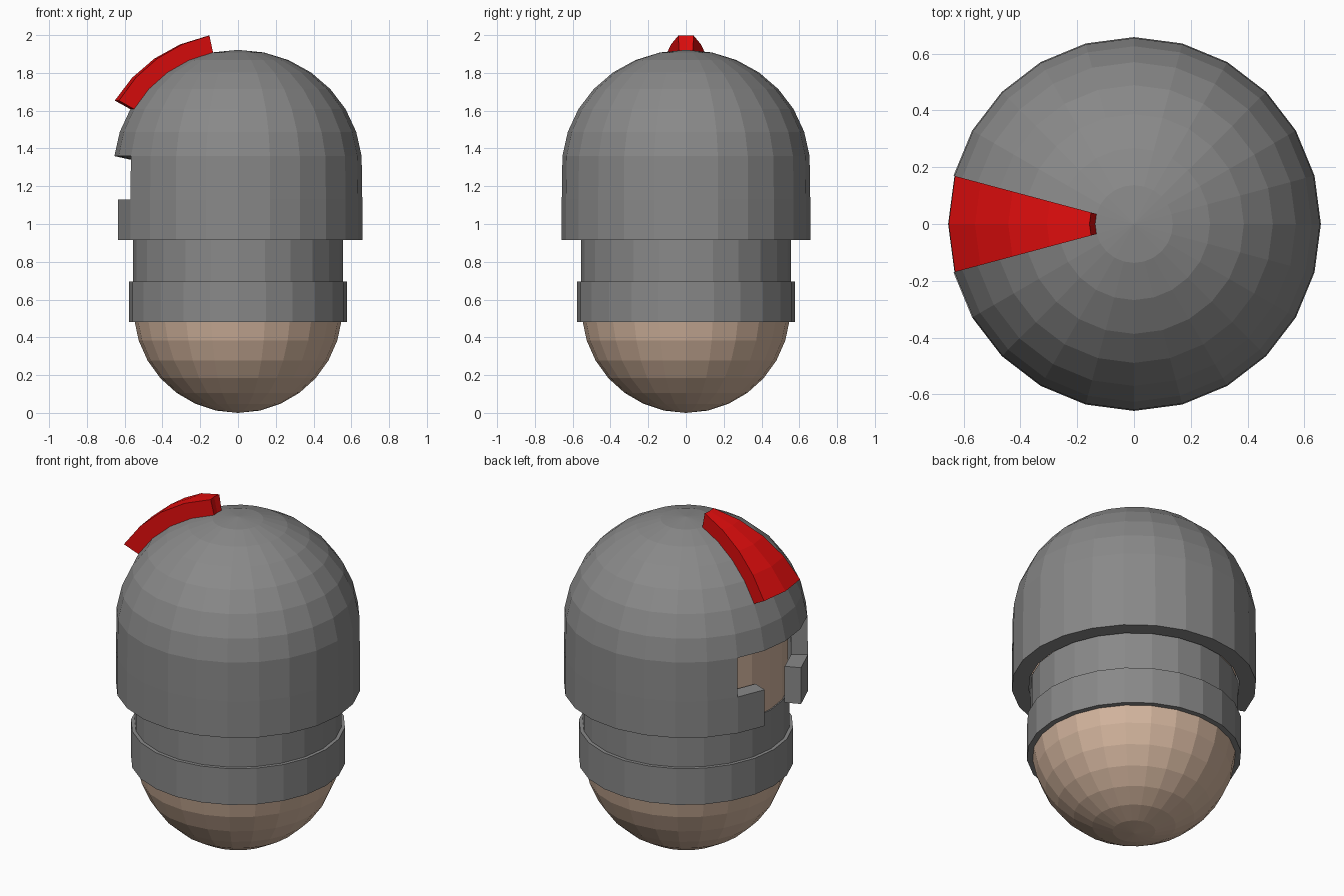
import bpy, bmesh
from math import sin, cos, radians

cube = bpy.data.objects.get("Cube")
if cube:
    bpy.data.objects.remove(cube)

SIDES = 24
STEP = 360 / SIDES


def material(name, rgb):
    m = bpy.data.materials.new(name)
    m.use_nodes = True
    m.diffuse_color = (*rgb, 1)
    m.node_tree.nodes["Principled BSDF"].inputs["Base Color"].default_value = (*rgb, 1)
    return m


steel = material("steel grey", (0.25, 0.25, 0.25))
skin = material("skin tan", (0.65, 0.46, 0.34))
red = material("crest red", (0.75, 0.004, 0.004))


def lathe(name, profile, mat, sectors=range(SIDES), keep=lambda i, j: True):
    """Revolve (radius, height) points over the given sectors; keep() leaves openings."""
    bm = bmesh.new()
    cache = {}

    def vert(i, j):
        r, z = profile[i]
        key = (i, j % SIDES if r > 0 else 0)
        if key not in cache:
            a = radians(STEP * j)
            cache[key] = bm.verts.new((r * cos(a), r * sin(a), z))
        return cache[key]

    for i in range(len(profile) - 1):
        for j in sectors:
            if keep(i, j):
                corners = [vert(i, j), vert(i, j + 1), vert(i + 1, j + 1), vert(i + 1, j)]
                bm.faces.new(list(dict.fromkeys(corners)))
    return finish(name, bm, mat)


def finish(name, bm, mat):
    bmesh.ops.recalc_face_normals(bm, faces=bm.faces)
    mesh = bpy.data.meshes.new(name)
    bm.to_mesh(mesh)
    bm.free()
    mesh.materials.append(mat)
    ob = bpy.data.objects.new(name, mesh)
    bpy.context.collection.objects.link(ob)
    return ob


def arc(radius, height, centre, angles):
    """Elliptical profile; angles are measured from the upper pole."""
    return [(radius * sin(radians(a)) if a % 180 else 0, centre + height * cos(radians(a)))
            for a in angles]


# Head: rounded chin, straight sides and a closed crown inside the helmet
chin = arc(0.553, 0.555, 0.555, range(180, 95, -12))
crown = arc(0.553, 0.5, 1.29, range(84, -1, -12))
lathe("head", chin + crown, skin)


# Neck guard: two stacked bands
def band(name, inner, outer, low, high):
    loop = [(inner, low), (outer, low), (outer, high), (inner, high), (inner, low)]
    ob = lathe(name, loop, steel)
    bm = bmesh.new()
    bm.from_mesh(ob.data)
    bmesh.ops.remove_doubles(bm, verts=bm.verts, dist=0.0001)
    bmesh.ops.recalc_face_normals(bm, faces=bm.faces)
    bm.to_mesh(ob.data)
    bm.free()


band("lower_neck_band", 0.54, 0.577, 0.48, 0.695)
band("upper_neck_band", 0.53, 0.557, 0.69, 0.925)

# Helmet: dome and straight wall, with an eye opening above a narrow mouth slot
DOME = (0.658, 0.628, 1.294)
dome = arc(*DOME, range(0, 85, 12))
wall = [(0.658, 1.13), (0.658, 0.915)]
eye_row = len(dome) - 1
openings = {eye_row: range(10, 14), eye_row + 1: range(11, 13)}
helmet = lathe("helmet", dome + wall, steel,
               keep=lambda i, j: j not in openings.get(i, ()))
shell = helmet.modifiers.new("thickness", "SOLIDIFY")
shell.thickness = 0.09
shell.offset = -1
shell.use_even_offset = True

# Crest: a wedge of the dome raised outwards over the face
radius, height, centre = DOME
steps = range(12, 61, 12)
inner = arc(radius, height, centre, steps)
outer = arc(radius * 1.145, height * 1.145, centre, steps)
bm = bmesh.new()
grid = [[[bm.verts.new((r * cos(radians(STEP * j)), r * sin(radians(STEP * j)), z))
          for j in (11, 12, 13)] for r, z in layer] for layer in (inner, outer)]
low, top = grid
last = len(steps) - 1
for i in range(last):
    for layer in grid:
        for k in (0, 1):
            bm.faces.new((layer[i][k], layer[i][k + 1], layer[i + 1][k + 1], layer[i + 1][k]))
    for k in (0, 2):
        bm.faces.new((low[i][k], low[i + 1][k], top[i + 1][k], top[i][k]))
for i in (0, last):
    for k in (0, 1):
        bm.faces.new((low[i][k], low[i][k + 1], top[i][k + 1], top[i][k]))
finish("crest", bm, red)
